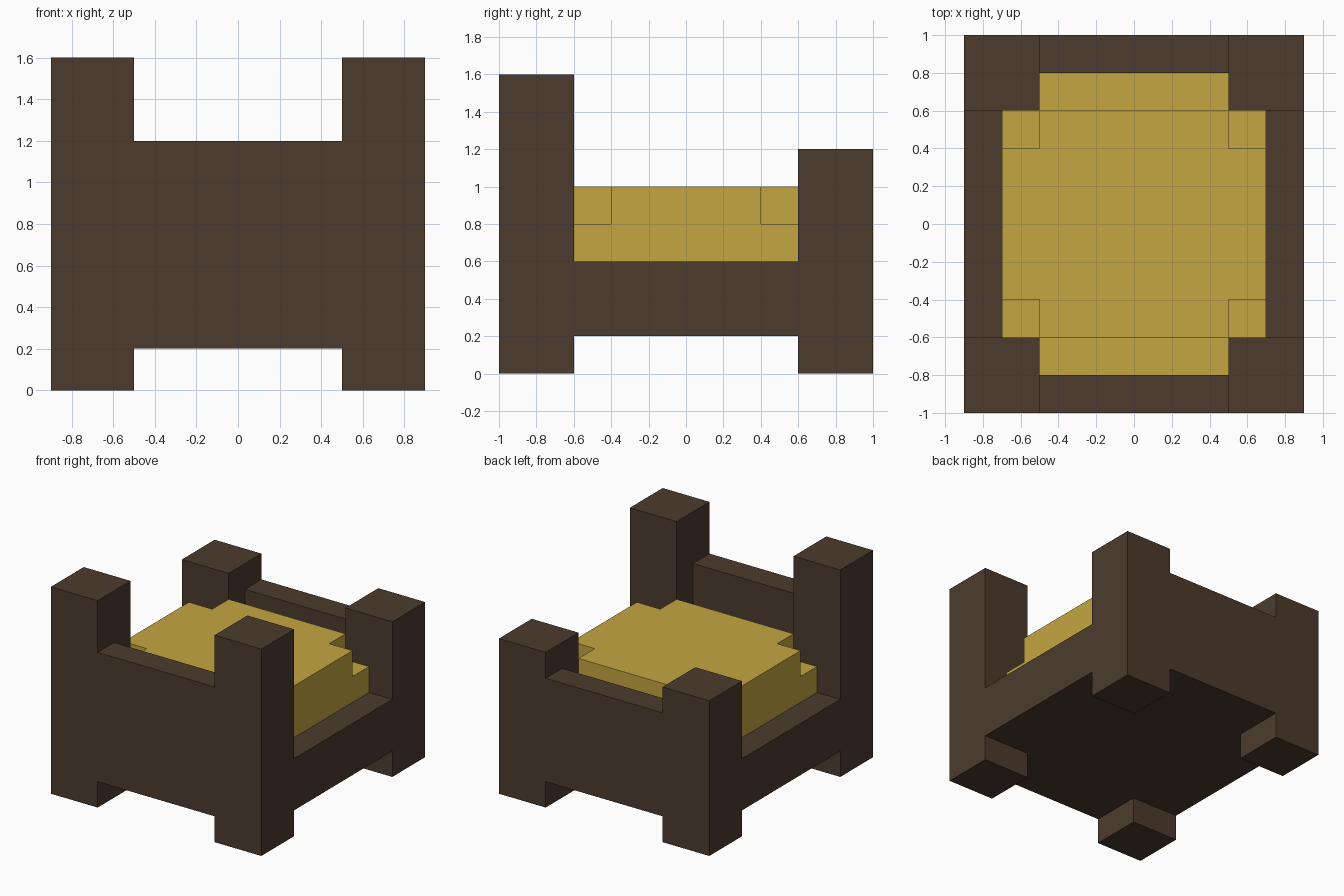
import bpy
import bmesh

cube = bpy.data.objects.get("Cube")
if cube:
    bpy.data.objects.remove(cube, do_unlink=True)


def make_material(name, rgb):
    mat = bpy.data.materials.new(name)
    mat.use_nodes = True
    color = (*rgb, 1)
    mat.diffuse_color = color
    mat.node_tree.nodes["Principled BSDF"].inputs["Base Color"].default_value = color
    return mat


def prism(name, outline, bottom, top, mat):
    """Extrude a flat outline from bottom to top."""
    bm = bmesh.new()
    face = bm.faces.new([bm.verts.new((x, y, bottom)) for x, y in outline])
    result = bmesh.ops.extrude_face_region(bm, geom=[face], use_keep_orig=True)
    for v in result["geom"]:
        if isinstance(v, bmesh.types.BMVert):
            v.co.z = top
    bmesh.ops.recalc_face_normals(bm, faces=bm.faces)
    mesh = bpy.data.meshes.new(name)
    bm.to_mesh(mesh)
    bm.free()
    mesh.materials.append(mat)
    obj = bpy.data.objects.new(name, mesh)
    bpy.context.collection.objects.link(obj)
    return obj


def rect(x0, x1, y0, y1):
    return [(x0, y0), (x1, y0), (x1, y1), (x0, y1)]


def notched(x, y, cut):
    """Rectangle of half sizes x, y with a square cut from each corner."""
    a, b = x - cut, y - cut
    quarter = [(x, b), (a, b), (a, y)]
    return (quarter
            + [(-px, py) for px, py in reversed(quarter)]
            + [(-px, -py) for px, py in quarter]
            + [(px, -py) for px, py in reversed(quarter)])


wood = make_material("dark wood", (0.072, 0.044, 0.026))
straw = make_material("straw yellow", (0.552, 0.381, 0.054))

# Corner posts: tall in front, shorter at the back
for end, y, height in (("front", -1, 1.6), ("back", 0.6, 1.2)):
    for side, x in (("right", -0.9), ("left", 0.5)):
        prism(f"{end}_{side}_post", rect(x, x + 0.4, y, y + 0.4), 0, height, wood)

# Frame base fitted between the posts, with side rails showing
prism("frame_base", notched(0.9, 1.0, 0.4), 0.2, 0.6, wood)

# End boards between the posts
prism("front_board", rect(-0.5, 0.5, -1, -0.8), 0.6, 1.2, wood)
prism("back_board", rect(-0.5, 0.5, 0.8, 1), 0.6, 1.0, wood)

# Stepped mattress
prism("mattress_lower", notched(0.7, 0.8, 0.2), 0.6, 0.8, straw)
prism("mattress_upper", notched(0.7, 0.6, 0.2), 0.8, 1.0, straw)
